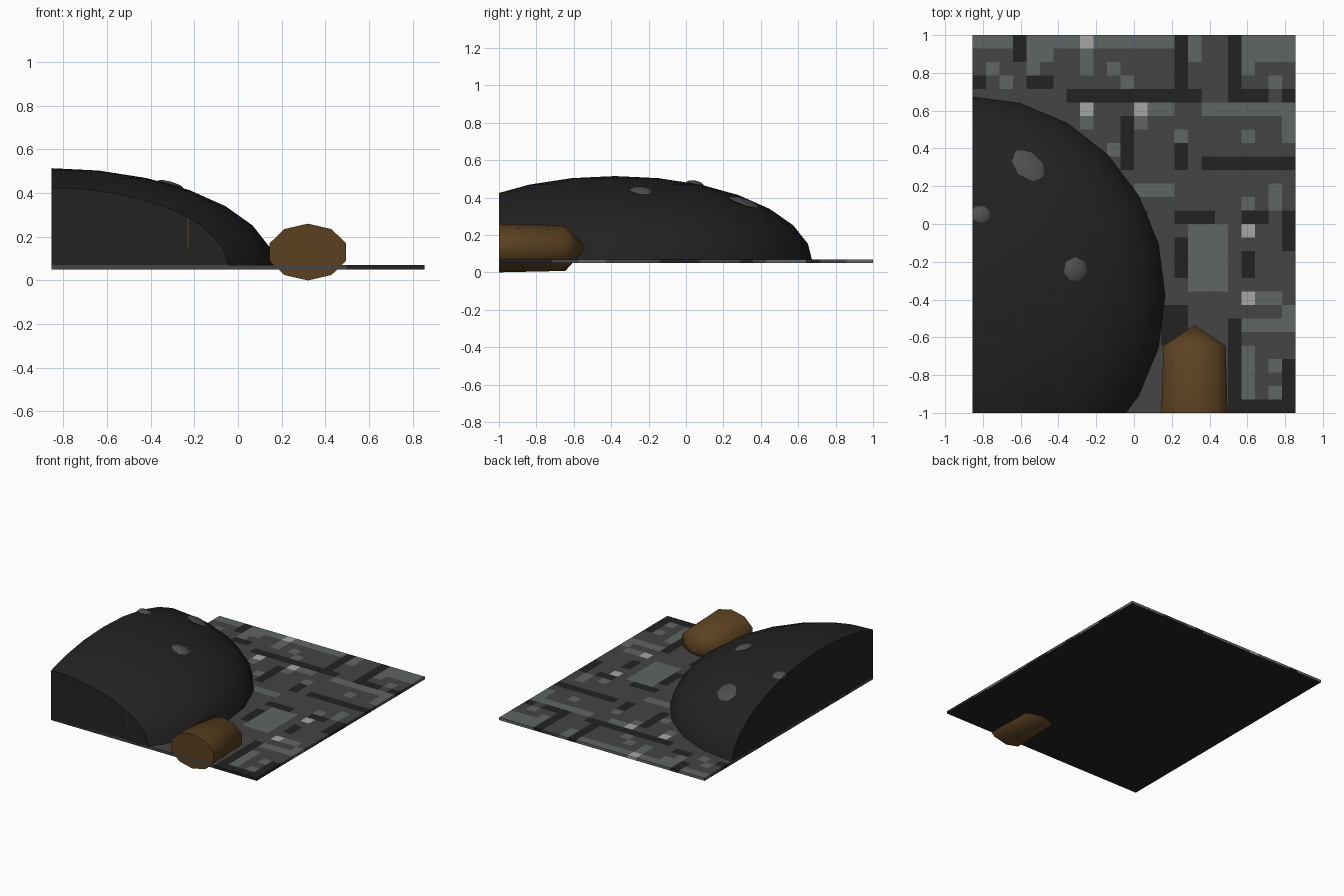
import bpy, bmesh, math
from mathutils import Vector, Matrix

if "Cube" in bpy.data.objects:
    bpy.data.objects.remove(bpy.data.objects["Cube"])

X, Y = 0.855, 1.0            # half size of the floor
Z0, Z1 = 0.05, 0.07          # floor underside and top
C = Vector((-0.87, -0.38, Z0))   # mound centre
R = Vector((1.04, 1.06, 0.465))  # mound radii


def material(name, r, g, b):
    m = bpy.data.materials.new(name)
    m.diffuse_color = (r, g, b, 1)
    m.use_nodes = True
    m.node_tree.nodes["Principled BSDF"].inputs["Base Color"].default_value = m.diffuse_color
    return m


dark = material("dark_stone", 0.016, 0.016, 0.016)
mid = material("mid_grey", 0.058, 0.058, 0.058)
moss = material("green_grey", 0.115, 0.133, 0.126)
light = material("light_grey", 0.38, 0.38, 0.38)
brown = material("brown", 0.105, 0.053, 0.015)
pebble_grey = material("pebble_grey", 0.08, 0.08, 0.08)


def finish(bm, name, mats, smooth=None):
    bmesh.ops.recalc_face_normals(bm, faces=bm.faces)
    me = bpy.data.meshes.new(name)
    bm.to_mesh(me)
    bm.free()
    for m in mats:
        me.materials.append(m)
    ob = bpy.data.objects.new(name, me)
    bpy.context.collection.objects.link(ob)
    bpy.ops.object.select_all(action='DESELECT')
    ob.select_set(True)
    bpy.context.view_layer.objects.active = ob
    if smooth:
        bpy.ops.object.shade_smooth_by_angle(angle=math.radians(smooth))
    return ob


def cut(bm, co, no):
    """Slice off everything on the normal's side and cap the opening."""
    bmesh.ops.bisect_plane(bm, geom=bm.verts[:] + bm.edges[:] + bm.faces[:],
                           plane_co=co, plane_no=no, clear_outer=True)
    edges = [e for e in bm.edges if e.is_boundary]
    if edges:
        bmesh.ops.holes_fill(bm, edges=edges, sides=0)


# Floor: 24 x 28 coloured tiles; patches are (column, row, width, height) from back left
COLS, ROWS = 24, 28
moss_patches = [
    (0, 0, 3, 1), (4, 0, 4, 1), (9, 0, 6, 1), (4, 1, 2, 1), (8, 1, 1, 2), (16, 0, 1, 2),
    (20, 0, 4, 2), (1, 2, 1, 1), (4, 2, 1, 1), (2, 3, 1, 1), (10, 2, 1, 1), (11, 3, 1, 1),
    (20, 2, 1, 1), (22, 3, 1, 1), (8, 6, 1, 1), (13, 5, 2, 1), (17, 5, 6, 1), (12, 6, 1, 1),
    (15, 7, 1, 1), (20, 7, 1, 1), (23, 5, 1, 3), (10, 8, 1, 1), (12, 11, 3, 1),
    (20, 12, 1, 1), (22, 11, 1, 2), (16, 14, 3, 2), (16, 16, 3, 3), (23, 20, 1, 2),
    (20, 21, 3, 1), (20, 23, 1, 4), (22, 24, 1, 1), (22, 26, 1, 1), (21, 19, 2, 1)]
dark_patches = [
    (3, 0, 1, 2), (15, 0, 1, 4), (19, 0, 1, 4), (0, 3, 1, 1), (4, 3, 2, 1), (7, 4, 10, 1),
    (19, 4, 3, 1), (23, 4, 1, 1), (11, 6, 1, 4), (15, 8, 1, 2), (17, 9, 7, 1),
    (12, 13, 1, 2), (15, 13, 3, 1), (20, 13, 2, 1), (23, 13, 1, 3), (15, 15, 1, 3),
    (14, 20, 2, 3), (19, 21, 1, 7), (23, 24, 1, 4), (20, 27, 3, 1), (20, 16, 1, 2)]
light_patches = [(8, 0, 1, 1), (8, 5, 1, 1), (12, 5, 1, 1), (20, 14, 1, 1), (20, 19, 1, 1)]
tile = {}
for index, patches in ((1, moss_patches), (3, dark_patches), (2, light_patches)):
    for c, r, w, h in patches:
        for i in range(c, c + w):
            for j in range(r, r + h):
                tile[i, j] = index
bm = bmesh.new()
bmesh.ops.create_grid(bm, x_segments=COLS, y_segments=ROWS, size=1,
                      matrix=Matrix.Translation((0, 0, Z1)) @ Matrix.Diagonal((X, Y, 1, 1)))
for f in bm.faces:
    p = f.calc_center_median()
    key = int((p.x + X) / (2 * X) * COLS), int((Y - p.y) / (2 * Y) * ROWS)
    f.material_index = tile.get(key, 0)
floor = finish(bm, "tiled_floor", [mid, moss, light, dark])
solid = floor.modifiers.new("thickness", 'SOLIDIFY')
solid.thickness = Z1 - Z0
solid.offset = -1
solid.material_offset = 3      # dark underside

# Mound: squashed sphere sliced flush with the floor's left, front and underside
bm = bmesh.new()
bmesh.ops.create_uvsphere(bm, u_segments=24, v_segments=14, radius=1,
                          matrix=Matrix.Translation(C) @ Matrix.Diagonal((*R, 1)))
cut(bm, (0, 0, Z0 + 0.0005), (0, 0, -1))
cut(bm, (-X, 0, 0), (-1, 0, 0))
cut(bm, (0, -Y, 0), (0, -1, 0))
finish(bm, "mound", [dark], 40)

# Pebbles lying on the mound: x, y, radii, turn
for n, (x, y, a, b, turn) in enumerate([(-0.56, 0.31, 0.105, 0.075, -20),
                                        (-0.815, 0.05, 0.055, 0.05, 10),
                                        (-0.31, -0.24, 0.065, 0.066, 0)]):
    u, v = (x - C.x) / R.x, (y - C.y) / R.y
    w = math.sqrt(1 - u * u - v * v)
    normal = Vector((u / R.x, v / R.y, w / R.z))
    mat = (Matrix.Translation((x, y, C.z + w * R.z))
           @ normal.to_track_quat('Z', 'Y').to_matrix().to_4x4()
           @ Matrix.Rotation(math.radians(turn), 4, 'Z')
           @ Matrix.Diagonal((a, b, 0.016, 1)))
    bm = bmesh.new()
    bmesh.ops.create_uvsphere(bm, u_segments=7, v_segments=4, radius=1, matrix=mat)
    cut(bm, (-X, 0, 0), (-1, 0, 0))
    finish(bm, f"pebble_{n + 1}", [pebble_grey], 60)

# Log: ten-sided, flat at the front edge, pointed at the back
bm = bmesh.new()
rings = []
for y, s in ((-Y, 1.0), (-0.645, 0.94)):
    rings.append([bm.verts.new((0.32 + 0.184 * s * math.sin(k * math.pi / 5), y,
                                0.13 + 0.13 * s * math.cos(k * math.pi / 5)))
                  for k in range(10)])
tip = bm.verts.new((0.32, -0.535, 0.13))
for k in range(10):
    m = (k + 1) % 10
    bm.faces.new((rings[0][k], rings[0][m], rings[1][m], rings[1][k]))
    bm.faces.new((rings[1][k], rings[1][m], tip))
bm.faces.new(rings[0])
finish(bm, "log", [brown], 60)

# Thin root showing in the mound's front face
bm = bmesh.new()
bmesh.ops.create_cube(bm, size=1, matrix=Matrix.Translation((-0.23, -0.99, 0.22))
                      @ Matrix.Diagonal((0.005, 0.022, 0.14, 1)))
finish(bm, "root_sliver", [brown])
